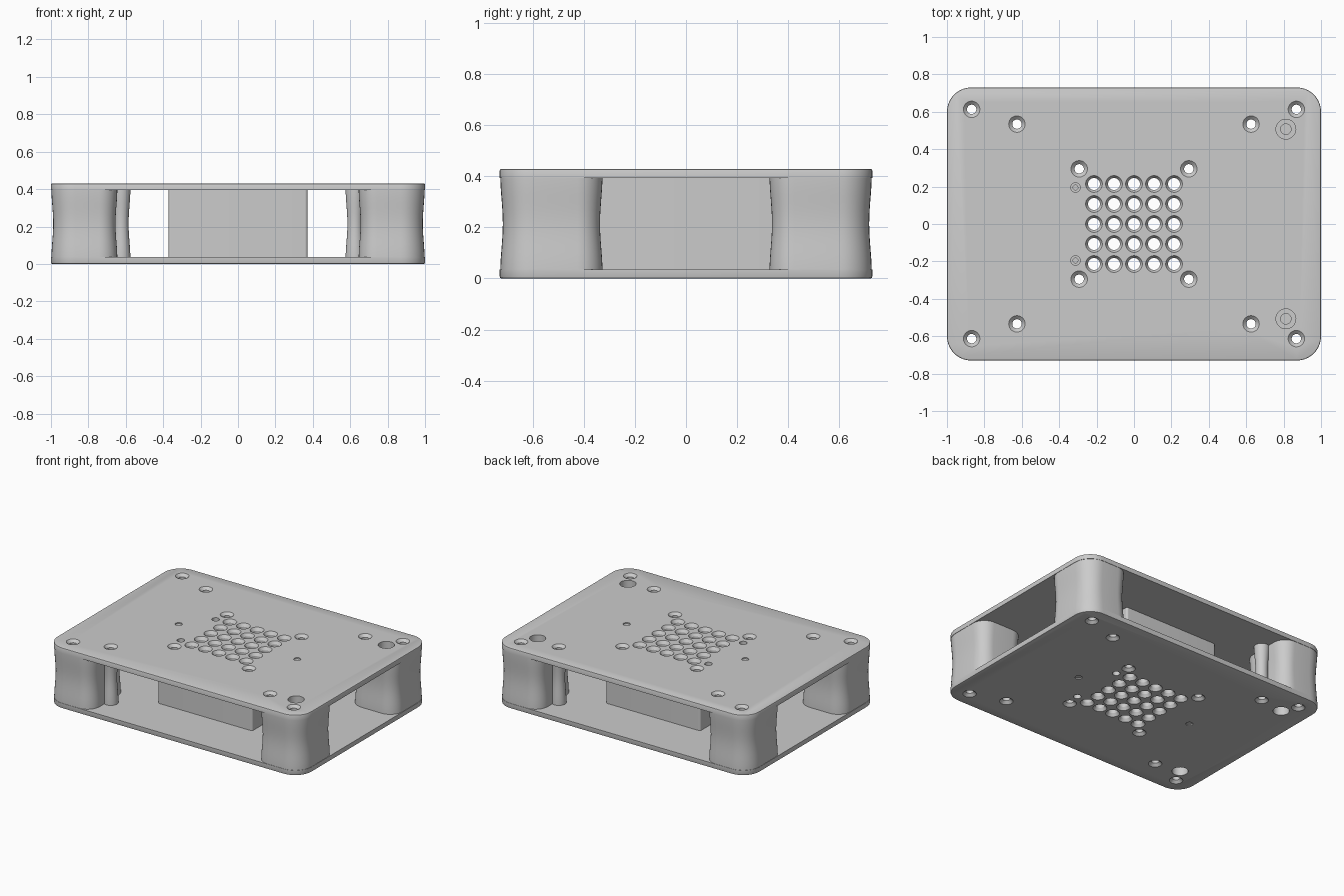
import bpy, bmesh
from math import sin, cos, pi

if "Cube" in bpy.data.objects:
    bpy.data.objects.remove(bpy.data.objects["Cube"])

H, T = 0.43, 0.036          # total height, plate thickness


def outline(x0, x1, y0, y1, radii, inset=0.0, n=10):
    """Rounded rectangle; radii in order (x1y1, x0y1, x0y0, x1y0)."""
    corners = [(x1, y1, -1, -1), (x0, y1, 1, -1), (x0, y0, 1, 1), (x1, y0, -1, 1)]
    pts = []
    for i, ((cx, cy, sx, sy), r) in enumerate(zip(corners, radii)):
        for k in range(n):
            a = (i + k / n if r * 2 >= x1 - x0 else i + k / (n - 1)) * pi / 2
            pts.append((cx + sx * r + (r - inset) * cos(a), cy + sy * r + (r - inset) * sin(a)))
    return pts


def loft(bm, rings):
    """Closed solid through rings of (points, z), bottom to top."""
    loops = [[bm.verts.new((x, y, z)) for x, y in pts] for pts, z in rings]
    n = len(loops[0])
    for a, b in zip(loops, loops[1:]):
        for i in range(n):
            j = (i + 1) % n
            bm.faces.new((a[i], a[j], b[j], b[i]))
    bm.faces.new(loops[0][::-1])
    bm.faces.new(loops[-1])


def circle(x, y, r, n=28):
    return [(x + r * cos(2 * pi * i / n), y + r * sin(2 * pi * i / n)) for i in range(n)]


def make(name, bm):
    me = bpy.data.meshes.new(name)
    bm.to_mesh(me)
    bm.free()
    ob = bpy.data.objects.new(name, me)
    bpy.context.collection.objects.link(ob)
    return ob


def waisted(bm, box, radii):
    """Upright pillar that pinches in slightly at mid height."""
    z0, z1, n = 0.02, H - 0.02, 14
    loft(bm, [(outline(*box, radii, 0.002 + 0.010 * sin(pi * i / n) ** 2), z0 + (z1 - z0) * i / n)
              for i in range(n + 1)])


# top and bottom plates with softened outer rim
bm = bmesh.new()
plate = (-1, 1, -0.73, 0.73)
R = [0.13] * 4
loft(bm, [(outline(*plate, R, d), z) for d, z in
          [(0.007, 0), (0.002, 0.002), (0, 0.007), (0, T)]])
loft(bm, [(outline(*plate, R, d), z) for d, z in
          [(0, H - T), (0, H - 0.007), (0.002, H - 0.002), (0.007, H)]])
body = make("case_body", bm)

# corner pillars and the slim screw columns beside them
pillars, columns = bmesh.new(), bmesh.new()
for sx in (-1, 1):
    for sy in (-1, 1):
        xs = sorted((sx * 0.643, sx * 1.0))
        ys = sorted((sy * 0.325, sy * 0.73))
        radii = [0.13 if (a, b) == (sx, sy) else 0.10
                 for a, b in ((1, 1), (-1, 1), (-1, -1), (1, -1))]
        waisted(pillars, (*xs, *ys), radii)
        cx, cy, r = sx * 0.625, sy * 0.535, 0.052
        waisted(columns, (cx - r, cx + r, cy - r, cy + r), [r] * 4)
pillars = make("corner_pillars", pillars)
columns = make("screw_columns", columns)

# central block
bm = bmesh.new()
blk = outline(-0.372, 0.372, -0.372, 0.372, [0.015] * 4)
loft(bm, [(blk, 0.015), (blk, H - 0.015)])
block = make("centre_block", bm)

# all holes as one cutter
bm = bmesh.new()


def through(x, y, r, r_top, depth):
    prof = [(r_top, -0.02), (r_top, 0), (r, depth), (r, H - depth), (r_top, H), (r_top, H + 0.02)]
    loft(bm, [(circle(x, y, q), z) for q, z in prof])


def blind(x, y, steps):
    """Stepped pocket in the top; repeated in the bottom, turned about y."""
    top = [(r, H - d) for r, d in steps]
    loft(bm, [(circle(x, y, r), z) for r, z in top])
    loft(bm, [(circle(-x, y, r), H - z) for r, z in reversed(top)])


for i in range(-2, 3):
    for j in range(-2, 3):
        through(i * 0.107, j * 0.107, 0.032, 0.045, 0.02)
for x, y in ((0.868, 0.613), (0.626, 0.534), (0.293, 0.295)):
    for sx in (-1, 1):
        for sy in (-1, 1):
            through(sx * x, sy * y, 0.025, 0.044, 0.018)
for sy in (-1, 1):
    blind(0.812, sy * 0.507, [(0.028, 0.14), (0.028, 0.10), (0.053, 0.0999), (0.053, -0.02)])
    blind(-0.313, sy * 0.195, [(0.013, 0.06), (0.013, 0.03), (0.025, 0.0299), (0.025, -0.02)])
for x in (-0.466, 0.466):
    blind(x, 0, [(0.023, 0.008), (0.023, -0.02)])
holes = make("hole_cutter", bm)

# merge the parts, then drill
bpy.context.view_layer.objects.active = body
body.select_set(True)
for ob, op in ((pillars, 'UNION'), (columns, 'UNION'), (block, 'UNION'), (holes, 'DIFFERENCE')):
    m = body.modifiers.new(ob.name, 'BOOLEAN')
    m.operation, m.solver, m.object = op, 'EXACT', ob
    bpy.ops.object.modifier_apply(modifier=m.name)
    bpy.data.objects.remove(ob)
bpy.ops.object.shade_smooth_by_angle(angle=0.5)
